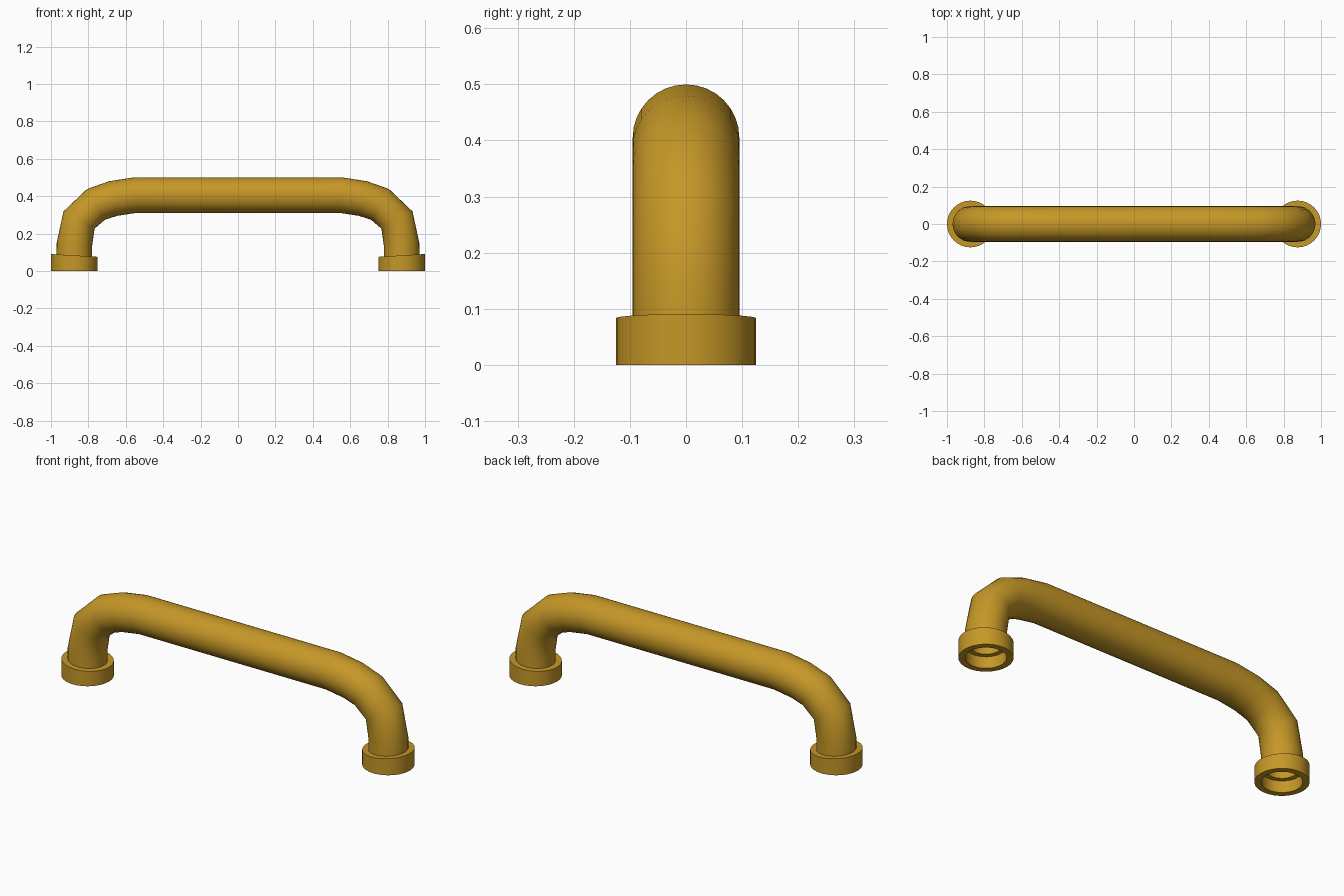
import bpy, bmesh, math
from mathutils import Vector

if "Cube" in bpy.data.objects:
    bpy.data.objects.remove(bpy.data.objects["Cube"])

brass = bpy.data.materials.new("golden brass")
brass.diffuse_color = (0.56, 0.31, 0.02, 1)
brass.use_nodes = True
brass.node_tree.nodes["Principled BSDF"].inputs["Base Color"].default_value = brass.diffuse_color
SIDES = 32
LEG_X = 0.875


def finish(name, bm, angle):
    bmesh.ops.recalc_face_normals(bm, faces=bm.faces)
    mesh = bpy.data.meshes.new(name)
    bm.to_mesh(mesh)
    bm.free()
    ob = bpy.data.objects.new(name, mesh)
    bpy.context.collection.objects.link(ob)
    mesh.materials.append(brass)
    bpy.ops.object.select_all(action='DESELECT')
    ob.select_set(True)
    bpy.context.view_layer.objects.active = ob
    bpy.ops.object.shade_smooth_by_angle(angle=math.radians(angle))
    return ob


def bridge(bm, a, b):
    n = len(a)
    for i in range(n):
        j = (i + 1) % n
        bm.faces.new((a[i], a[j], b[j], b[i]))


# hollow bent pipe: rings swept along a mirrored path in the xz plane
half = [(0.875, 0.06), (0.875, 0.14), (0.85, 0.272), (0.759, 0.356),
        (0.668, 0.387), (0.553, 0.405)]
path = [Vector((-x, 0, z)) for x, z in half] + [Vector((x, 0, z)) for x, z in reversed(half)]
bm = bmesh.new()


def sweep(radius):
    rings = []
    for i, p in enumerate(path):
        t_in = (p - path[i - 1]).normalized() if i > 0 else None
        t_out = (path[i + 1] - p).normalized() if i < len(path) - 1 else None
        t = ((t_in or t_out) + (t_out or t_in)).normalized()
        normal = Vector((-t.z, 0, t.x))
        rings.append([bm.verts.new(p + radius * (normal * math.cos(a) + Vector((0, math.sin(a), 0))))
                      for a in (2 * math.pi * k / SIDES for k in range(SIDES))])
    for a, b in zip(rings, rings[1:]):
        bridge(bm, a, b)
    return rings


outer, inner = sweep(0.095), sweep(0.07)
bridge(bm, outer[0], inner[0])
bridge(bm, outer[-1], inner[-1])
finish("bent_pipe", bm, 50)

# end collars: open rings whose top face rises slightly outwards
for name, side in (("left_collar", -1), ("right_collar", 1)):
    bm = bmesh.new()
    rings = []
    for radius, top in ((0.125, False), (0.125, True), (0.094, True), (0.094, False)):
        ring = []
        for k in range(SIDES):
            a = 2 * math.pi * k / SIDES
            dx, dy = radius * math.cos(a), radius * math.sin(a)
            z = 0.083 + 0.06 * side * dx if top else 0
            ring.append(bm.verts.new((side * LEG_X + dx, dy, z)))
        rings.append(ring)
    for i in range(4):
        bridge(bm, rings[i], rings[(i + 1) % 4])
    finish(name, bm, 30)
